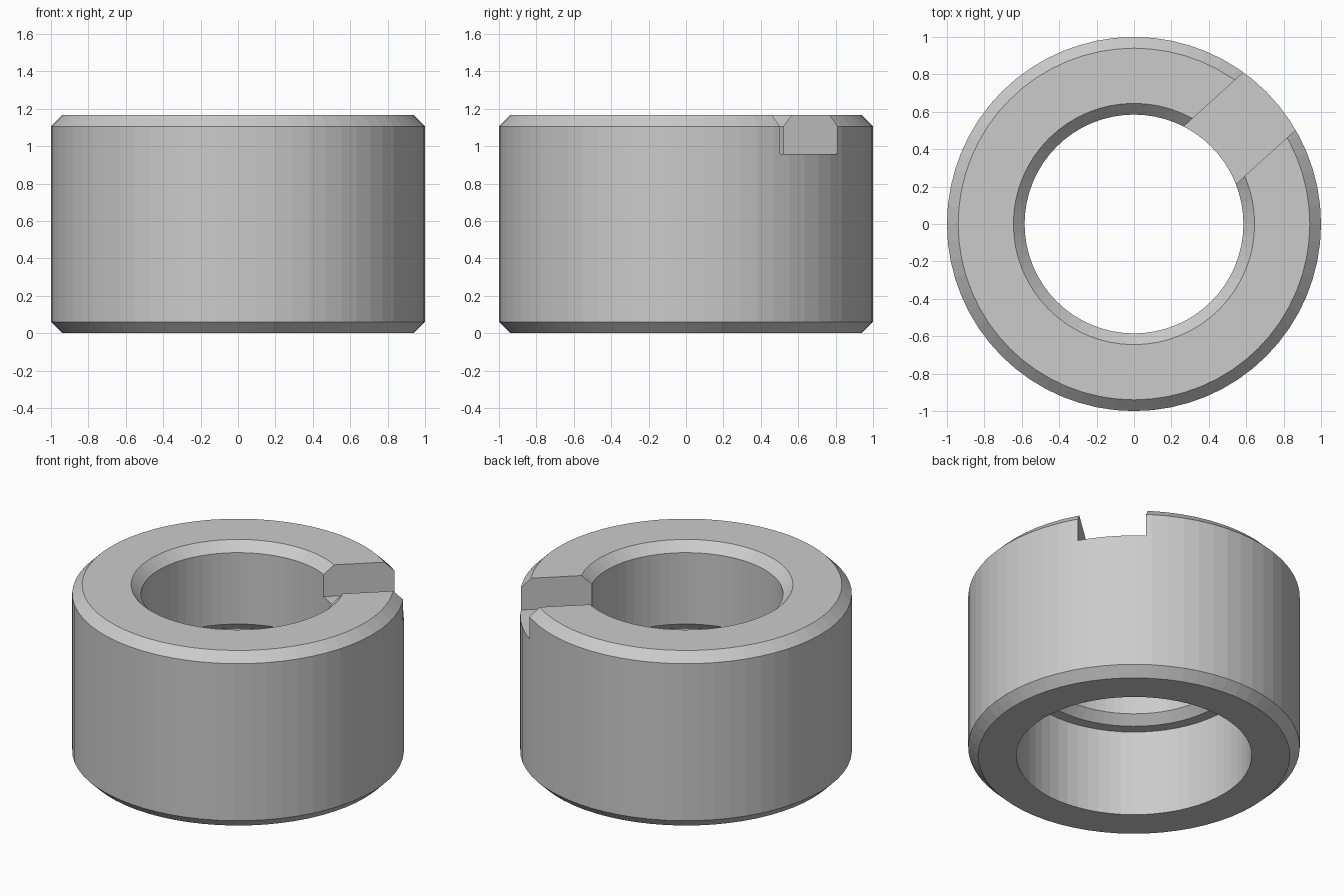
import bpy
import bmesh
import math
from mathutils import Matrix, Vector

default = bpy.data.objects.get("Cube")
if default:
    bpy.data.objects.remove(default, do_unlink=True)

SEGMENTS = 64
HEIGHT = 1.165
CHAMFER = 0.06
BORE = 0.585
COUNTERBORE = 0.71
STEP_Z = 0.575
SLOT_ANGLE = math.radians(42.2)
SLOT_WIDTH = 0.415
SLOT_FLOOR = 0.957

steel = bpy.data.materials.new("light grey metal")
steel.use_nodes = True
grey = (0.6, 0.6, 0.6, 1)
steel.diffuse_color = grey
steel.node_tree.nodes["Principled BSDF"].inputs["Base Color"].default_value = grey


def add_object(name, bm):
    bmesh.ops.recalc_face_normals(bm, faces=bm.faces)
    mesh = bpy.data.meshes.new(name)
    bm.to_mesh(mesh)
    bm.free()
    obj = bpy.data.objects.new(name, mesh)
    bpy.context.collection.objects.link(obj)
    mesh.materials.append(steel)
    return obj


# Collar: closed cross-section (radius, height) revolved about z
profile = [
    (COUNTERBORE, 0), (1 - CHAMFER, 0), (1, CHAMFER),
    (1, HEIGHT - CHAMFER), (1 - CHAMFER, HEIGHT),
    (BORE + CHAMFER, HEIGHT), (BORE, HEIGHT - CHAMFER),
    (BORE, STEP_Z + 0.055), (BORE + 0.055, STEP_Z), (COUNTERBORE, STEP_Z),
]
bm = bmesh.new()
verts = [bm.verts.new((r, 0, z)) for r, z in profile]
edges = [bm.edges.new((a, b)) for a, b in zip(verts, verts[1:] + verts[:1])]
bmesh.ops.spin(bm, geom=verts + edges, cent=(0, 0, 0), axis=(0, 0, 1),
               angle=math.tau, steps=SEGMENTS, use_duplicate=False)
bmesh.ops.remove_doubles(bm, verts=bm.verts, dist=0.0005)
collar = add_object("slotted_collar", bm)

# Slot cutter: radial box through one side of the wall
bm = bmesh.new()
bmesh.ops.create_cube(bm, size=1)
bmesh.ops.scale(bm, vec=(1, SLOT_WIDTH, 0.5), verts=bm.verts)
bmesh.ops.translate(bm, vec=Vector((0.8, 0, SLOT_FLOOR + 0.25)), verts=bm.verts)
bmesh.ops.rotate(bm, cent=(0, 0, 0), verts=bm.verts,
                 matrix=Matrix.Rotation(SLOT_ANGLE, 3, "Z"))
cutter = add_object("slot_cutter", bm)
cutter.hide_render = True

# Cut the slot, then drop the cutter
cut = collar.modifiers.new("slot", "BOOLEAN")
cut.operation = "DIFFERENCE"
cut.solver = "EXACT"
cut.object = cutter
bpy.context.view_layer.objects.active = collar
collar.select_set(True)
bpy.ops.object.modifier_apply(modifier=cut.name)
bpy.data.objects.remove(cutter, do_unlink=True)
